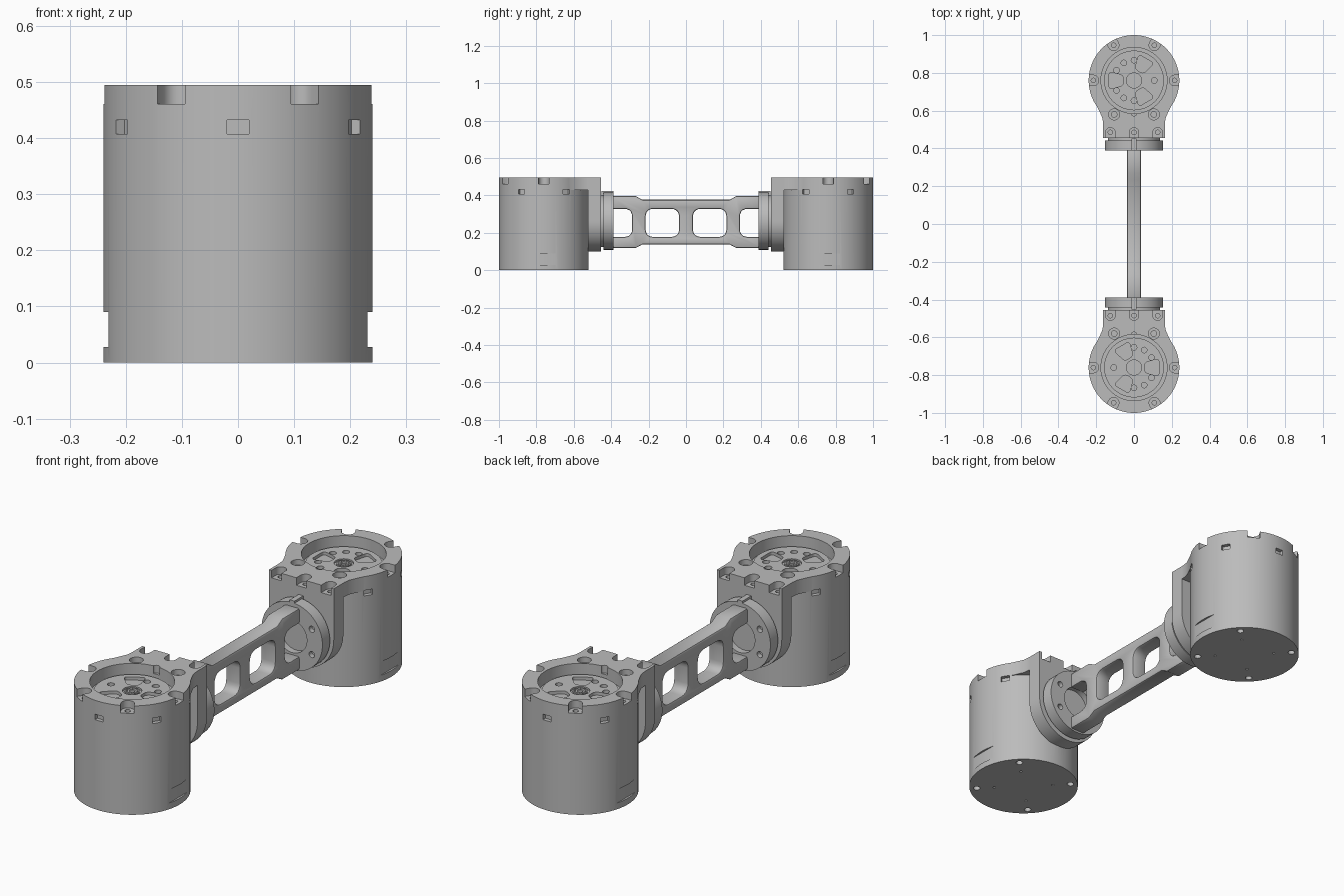
import bpy, bmesh
from math import sin, cos, pi, radians, hypot
from mathutils import Matrix, Vector

if "Cube" in bpy.data.objects:
    bpy.data.objects.remove(bpy.data.objects["Cube"], do_unlink=True)

grey = bpy.data.materials.new("machined grey")
grey.use_nodes = True
grey.diffuse_color = (0.5, 0.5, 0.5, 1)
grey.node_tree.nodes["Principled BSDF"].inputs["Base Color"].default_value = (0.5, 0.5, 0.5, 1)

CY, R, TOP = 0.76, 0.24, 0.495      # drive centre, radius, height
AXIS_Z = 0.262                      # height of the link axis


def arc(r, cx=0, cy=0, a0=0, a1=360, n=32):
    """Points on an arc; a full circle leaves out the repeated end."""
    steps = n if a1 - a0 == 360 else n + 1
    return [(cx + r * cos(radians(a0 + (a1 - a0) * i / n)),
             cy + r * sin(radians(a0 + (a1 - a0) * i / n))) for i in range(steps)]


def rounded(corners, r):
    """Round every corner of a polygon with a short quadratic curve."""
    out = []
    for i, c in enumerate(corners):
        p = Vector(c)
        a = p + (Vector(corners[i - 1]) - p).normalized() * r
        b = p + (Vector(corners[(i + 1) % len(corners)]) - p).normalized() * r
        out += [a * (1 - t) ** 2 + p * 2 * t * (1 - t) * 0.9 + (a + b) * 0.1 * t * (1 - t) + b * t * t
                for t in (k / 5 for k in range(6))]
    return out


def rect(x0, x1, y0, y1):
    return [(x0, y0), (x1, y0), (x1, y1), (x0, y1)]


# maps from profile plane to world, extruding along the named axis
Z = Matrix.Identity(4)
Y = Matrix(((1, 0, 0, 0), (0, 0, 1, 0), (0, 1, 0, 0), (0, 0, 0, 1)))
X = Matrix(((0, 0, 1, 0), (1, 0, 0, 0), (0, 1, 0, 0), (0, 0, 0, 1)))


def prism(name, pts, lo, hi, m=Z):
    bm = bmesh.new()
    base = bm.faces.new([bm.verts.new((p[0], p[1], lo)) for p in pts])
    ext = bmesh.ops.extrude_face_region(bm, geom=[base])["geom"]
    bmesh.ops.translate(bm, vec=(0, 0, hi - lo),
                        verts=[v for v in ext if isinstance(v, bmesh.types.BMVert)])
    bmesh.ops.transform(bm, matrix=m, verts=bm.verts)
    bmesh.ops.recalc_face_normals(bm, faces=bm.faces)
    me = bpy.data.meshes.new(name)
    bm.to_mesh(me)
    bm.free()
    me.materials.append(grey)
    ob = bpy.data.objects.new(name, me)
    bpy.context.collection.objects.link(ob)
    return ob


def bake(ob):
    bpy.context.view_layer.update()
    me = bpy.data.meshes.new_from_object(ob.evaluated_get(bpy.context.evaluated_depsgraph_get()))
    ob.modifiers.clear()
    ob.data = me


def combine(ob, tools, op="DIFFERENCE"):
    for t in tools:
        m = ob.modifiers.new(t.name, "BOOLEAN")
        m.operation, m.solver, m.object = op, "EXACT", t
    bake(ob)
    for t in tools:
        bpy.data.objects.remove(t, do_unlink=True)


def hole(x, y, r, lo, hi, n=16):
    return prism("cutter", arc(r, x, y, n=n), lo, hi)


def polar(r, deg):
    return r * cos(radians(deg)), CY + r * sin(radians(deg))


def slot(x, y, deg, w, lo, hi):
    """Round-ended pocket running outward from (x, y)."""
    pts = arc(w, a0=90, a1=270, n=10) + [(0.12, -w), (0.12, w)]
    m = Matrix.Translation((x, y, 0)) @ Matrix.Rotation(radians(deg), 4, "Z")
    return prism("cutter", pts, lo, hi, m)


# ---- drive housing: drum, flared top neck and round-bottomed mounting plate
housing = prism("drive_housing", arc(R, 0, CY, n=96), 0, TOP)
flare = [(0.163, 0.455), (0.163, 0.53), (0.167, 0.56), (0.178, 0.585), (0.196, 0.622), (0.19, 0.7)]
neck = prism("neck", flare + [(-x, y) for x, y in reversed(flare)], 0.43, TOP)
plate = prism("plate", arc(0.163, 0, AXIS_Z, 180, 360, 32) + [(0.163, TOP), (-0.163, TOP)], 0.455, 0.524, Y)
combine(housing, [neck, plate], "UNION")

cuts = [hole(0, CY, 0.175, 0.437, 0.6, 64), hole(0, CY - 0.172, 0.016, 0.46, 0.6, 12)]
for a in (0, 60, 120, 180):                     # rim screw pockets
    x, y = polar(0.215, a)
    cuts += [slot(x, y, a, 0.028, 0.461, 0.6), hole(x, y, 0.012, 0.43, 0.5)]
for x in (-0.125, 0, 0.125):                    # neck screw pockets
    cuts += [slot(x, 0.485, -90, 0.025, 0.461, 0.6), hole(x, 0.485, 0.012, 0.43, 0.5)]
for x in (-0.105, 0.105):                       # counterbored neck screws
    cuts += [hole(x, 0.58, 0.029, 0.47, 0.6, 24), hole(x, 0.58, 0.015, 0.44, 0.5)]
for a in (-30, 30, 90, 150, 210):               # small wall vents
    m = Matrix.Translation((0, CY, 0)) @ Matrix.Rotation(radians(a), 4, "Z")
    cuts.append(prism("cutter", rect(0.222, 0.3, -0.02, 0.02), 0.407, 0.432, m))
for s in (-1, 1):                               # shallow side label recesses
    cuts.append(prism("cutter", rect(*sorted((s * 0.231, s * 0.3)), CY - 0.07, CY + 0.07), 0.028, 0.09))
for a in (45, 135, 225, 315):                   # underside screws
    cuts += [hole(*polar(0.208, a), 0.015, -0.1, 0.02), hole(*polar(0.13, a), 0.006, -0.1, 0.01, 8)]
combine(housing, cuts)

# ---- output rotor sitting in the top recess
rotor = prism("output_rotor", arc(0.158, 0, CY, n=64), 0.40, 0.453)
cuts = [hole(*polar(0.107, a), 0.015, 0.439, 0.6) for a in (0, 90, 120, 150, 210, 240, 270)]
for a in (60, 180, 300):                        # wedge shaped pockets
    m = Matrix.Translation((0, CY, 0)) @ Matrix.Rotation(radians(a), 4, "Z")
    wedge = rounded([(0.055, -0.026), (0.132, -0.047), (0.132, 0.047), (0.055, 0.026)], 0.018)
    cuts.append(prism("cutter", wedge, 0.439, 0.6, m))
cuts.append(hole(0, CY, 0.04, 0.445, 0.6, 32))
combine(rotor, cuts)

hub = prism("rotor_hub", arc(0.031, 0, CY, n=32), 0.42, 0.452)
combine(hub, [hole(*polar(0.023, a), 0.004, 0.44, 0.6, 8) for a in range(0, 360, 30)]
        + [hole(0, CY, 0.013, 0.435, 0.6)])

# ---- round flange that carries the link
flange = prism("link_flange", arc(0.153, 0, AXIS_Z, n=64), 0.388, 0.442, Y)
cuts = [prism("cutter", arc(0.075, 0, AXIS_Z), 0.3, 0.418, Y)]
for a in range(30, 360, 60):
    cuts.append(prism("cutter", arc(0.014, 0.115 * cos(radians(a)), AXIS_Z + 0.115 * sin(radians(a)), n=16),
                      0.3, 0.41, Y))
combine(flange, cuts)
spigot = prism("flange_spigot", arc(0.138, 0, AXIS_Z, n=64), 0.43, 0.46, Y)
key = prism("flange_key", rect(-0.012, 0.012, 0.388, 0.452), 0.39, 0.424)

# ---- connecting arm with rounded windows
half = [(0.395, 0.118), (0.395, 0.397), (0.27, 0.397), (0.235, 0.377)]
side = half + [(-y, z) for y, z in reversed(half)] + [(-0.235, 0.137), (-0.27, 0.118)]
side = [(-0.395, 0.118), (-0.27, 0.118), (-0.235, 0.137), (0.235, 0.137), (0.27, 0.118)] + half \
    + [(-y, z) for y, z in reversed(half[1:])]
arm = prism("connecting_arm", side, -0.037, 0.037, X)
cuts = []
for y0, y1 in ((0.037, 0.216), (0.288, 0.5)):
    for s in (-1, 1):
        win = rounded(rect(*sorted((s * y0, s * y1)), 0.178, 0.328), 0.04)
        cuts.append(prism("cutter", win, -0.1, 0.1, X))
combine(arm, cuts)
bev = arm.modifiers.new("edge break", "BEVEL")
bev.width, bev.segments, bev.limit_method, bev.angle_limit = 0.008, 2, "ANGLE", radians(50)
bake(arm)

# ---- smooth shading, then the opposite drive as a half turn of the first
drive = [housing, rotor, hub, flange, spigot, key]
bpy.ops.object.select_all(action="DESELECT")
for ob in drive + [arm]:
    ob.select_set(True)
bpy.context.view_layer.objects.active = arm
bpy.ops.object.shade_smooth_by_angle(angle=radians(30))
for ob in drive:
    twin = ob.copy()
    twin.name = "front_" + ob.name
    ob.name = "back_" + ob.name
    twin.rotation_euler.z = pi
    bpy.context.collection.objects.link(twin)
